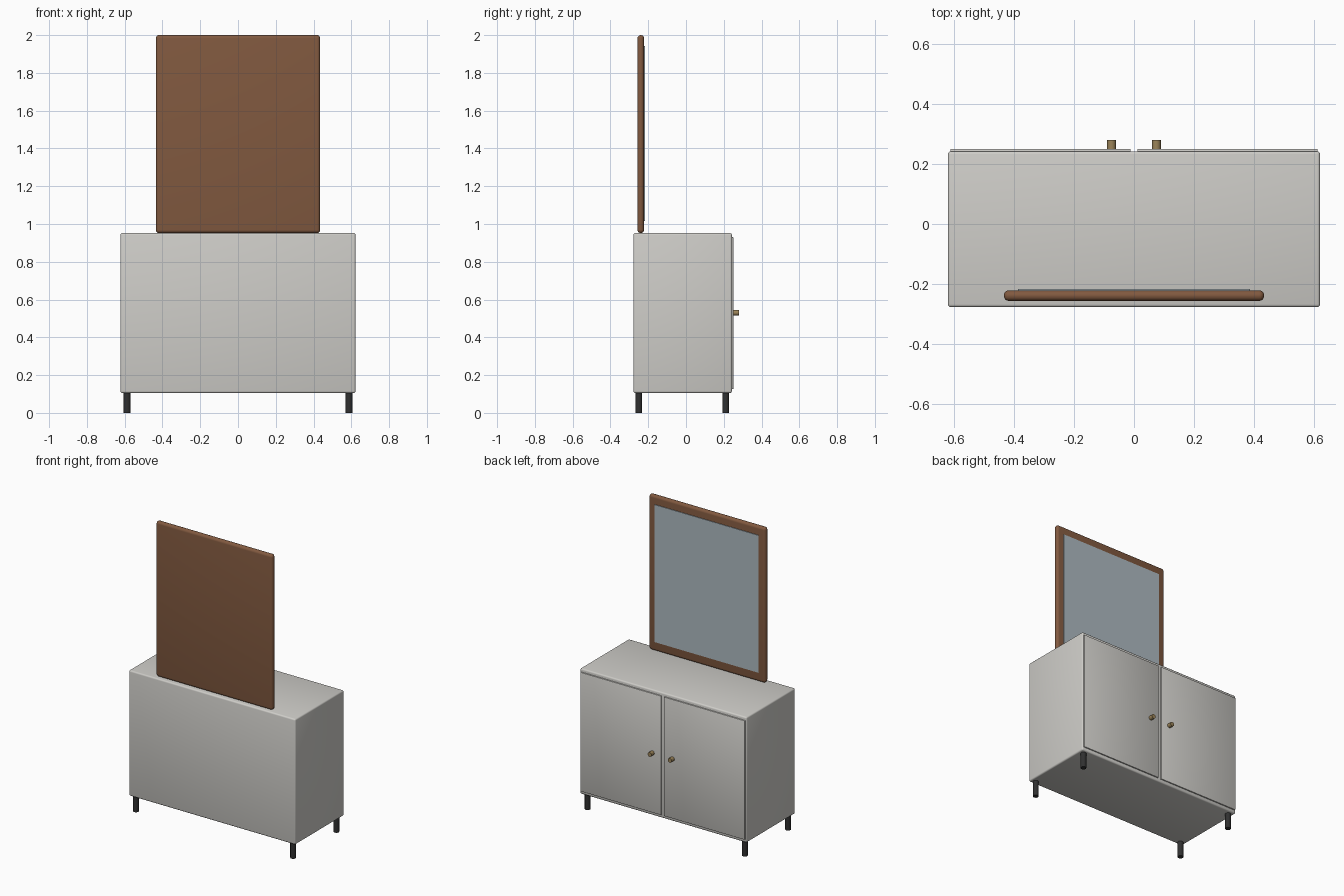
import bpy, math

if "Cube" in bpy.data.objects:
    bpy.data.objects.remove(bpy.data.objects["Cube"])


def material(name, rgb):
    m = bpy.data.materials.new(name)
    m.diffuse_color = (*rgb, 1)
    m.use_nodes = True
    m.node_tree.nodes["Principled BSDF"].inputs["Base Color"].default_value = m.diffuse_color
    return m


PAINT = material("warm_white_paint", (0.62, 0.61, 0.58))
WOOD = material("brown_wood", (0.22, 0.10, 0.05))
GLASS = material("mirror_glass", (0.42, 0.49, 0.53))
BRASS = material("brass", (0.33, 0.23, 0.10))
DARK = material("dark_metal", (0.03, 0.03, 0.03))


def finish(o, name, mat):
    o.name = name
    o.data.materials.append(mat)
    bpy.ops.object.shade_smooth_by_angle(angle=math.radians(35))
    return o


def box(name, lo, hi, mat, bevel=0, segments=3):
    bpy.ops.mesh.primitive_cube_add(size=1, location=[(a + b) / 2 for a, b in zip(lo, hi)])
    o = bpy.context.object
    o.scale = [b - a for a, b in zip(lo, hi)]
    bpy.ops.object.transform_apply(location=False, rotation=False, scale=True)
    if bevel:
        mod = o.modifiers.new("rounded_edges", "BEVEL")
        mod.width, mod.segments = bevel, segments
        bpy.ops.object.modifier_apply(modifier=mod.name)
    return finish(o, name, mat)


def cylinder(name, center, radius, depth, mat, rot=(0, 0, 0)):
    bpy.ops.mesh.primitive_cylinder_add(vertices=24, radius=radius, depth=depth,
                                        location=center, rotation=rot)
    return finish(bpy.context.object, name, mat)


# Cabinet body
box("cabinet_body", (-0.622, -0.278, 0.105), (0.622, 0.243, 0.952), PAINT, 0.01)

# Doors and knobs on the +y side
for side, s in (("left", -1), ("right", 1)):
    x0, x1 = sorted((s * 0.011, s * 0.613))
    box(side + "_door", (x0, 0.233, 0.127), (x1, 0.251, 0.93), PAINT, 0.002, 2)
    cylinder(side + "_knob", (s * 0.075, 0.264, 0.53), 0.0145, 0.034, BRASS,
             (math.pi / 2, 0, 0))

# Four legs
    for end, y in (("rear", -0.25), ("front", 0.21)):
        cylinder(f"{end}_{side}_leg", (s * 0.587, y, 0.055), 0.018, 0.11, DARK)

# Mirror: rounded backing frame with the glass set on its face
box("mirror_frame", (-0.435, -0.257, 0.952), (0.435, -0.222, 2.0), WOOD, 0.017, 5)
box("mirror_glass", (-0.387, -0.235, 1.015), (0.387, -0.218, 1.942), GLASS)
